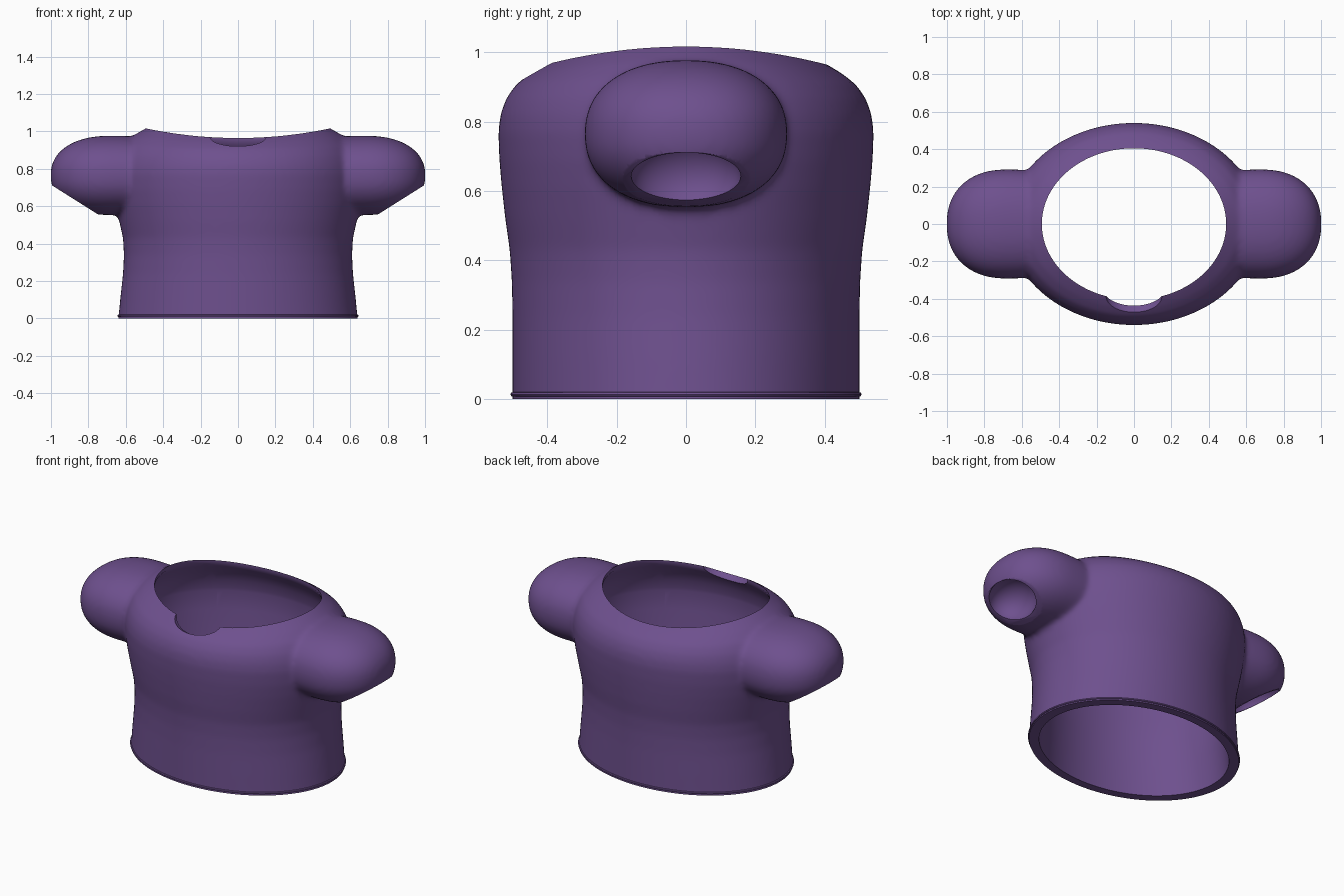
import bpy, bmesh, math
from mathutils import Vector, Matrix

if "Cube" in bpy.data.objects:
    bpy.data.objects.remove(bpy.data.objects["Cube"])

SEG = 96


def material(name, rgb):
    m = bpy.data.materials.new(name)
    m.diffuse_color = (*rgb, 1)
    m.use_nodes = True
    m.node_tree.nodes["Principled BSDF"].inputs["Base Color"].default_value = m.diffuse_color
    return m


purple = material("purple_cloth", (0.155, 0.08, 0.27))
grey = material("shoulder_grey", (0.32, 0.41, 0.43))


def to_object(bm, name):
    bmesh.ops.recalc_face_normals(bm, faces=bm.faces)
    me = bpy.data.meshes.new(name)
    bm.to_mesh(me)
    bm.free()
    ob = bpy.data.objects.new(name, me)
    bpy.context.collection.objects.link(ob)
    return ob


def lathe(name, rings, loop=False):
    """Elliptical rings (rx, ry, z, lift); lift raises the sides over the shoulders."""
    bm = bmesh.new()
    rows = []
    for rx, ry, z, lift in rings:
        row = []
        for i in range(SEG):
            a = 2 * math.pi * i / SEG
            row.append(bm.verts.new((rx * math.cos(a), ry * math.sin(a),
                                     z + lift * math.cos(a) ** 2)))
        rows.append(row)
    pairs = list(zip(rows, rows[1:])) + ([(rows[-1], rows[0])] if loop else [])
    for a, b in pairs:
        for i in range(SEG):
            j = (i + 1) % SEG
            bm.faces.new((a[i], a[j], b[j], b[i]))
    if not loop:
        bm.faces.new(rows[0])
        bm.faces.new(rows[-1])
    return to_object(bm, name)


def ellipsoid(name, centre, radii, tilt=0):
    bm = bmesh.new()
    bmesh.ops.create_uvsphere(bm, u_segments=48, v_segments=32, radius=1)
    bm.transform(Matrix.Translation(centre) @ Matrix.Rotation(tilt, 4, 'Y')
                 @ Matrix.Diagonal((*radii, 1)))
    return to_object(bm, name)


def box(name, centre, size, tilt=0):
    bm = bmesh.new()
    bmesh.ops.create_cube(bm, size=1)
    bm.transform(Matrix.Translation(centre) @ Matrix.Rotation(tilt, 4, 'Y')
                 @ Matrix.Diagonal((*size, 1)))
    return to_object(bm, name)


def puff(name, side):
    """Squarish ellipsoid, stretched into the body on its inner half."""
    bm = bmesh.new()
    bmesh.ops.create_uvsphere(bm, u_segments=64, v_segments=40, radius=1)
    e = 2.25
    for v in bm.verts:
        k = sum(abs(c) ** e for c in v.co) ** (-1 / e)
        x, y, z = v.co * k
        v.co = (side * (0.68 + x * (0.322 if x > 0 else 0.5)), y * 0.292, 0.765 + z * 0.212)
    return to_object(bm, name)


def apply(ob, kind, **props):
    mod = ob.modifiers.new(kind, kind)
    for k, v in props.items():
        setattr(mod, k, v)
    bpy.context.view_layer.objects.active = ob
    bpy.ops.object.modifier_apply(modifier=mod.name)


def boolean(ob, other, op):
    apply(ob, 'BOOLEAN', operation=op, solver='EXACT', object=other)
    bpy.data.objects.remove(other)


# Torso outside, closed over the neck so it can be carved
shirt = lathe("shirt", [
    (.655, .50, -.10, 0), (.64, .50, 0, 0), (.628, .50, .12, 0), (.615, .50, .24, 0),
    (.61, .502, .34, 0), (.615, .508, .43, 0), (.635, .521, .52, 0), (.655, .531, .61, 0),
    (.668, .538, .69, 0), (.672, .541, .77, 0), (.665, .535, .82, .003), (.65, .519, .865, .01),
    (.62, .492, .905, .022), (.565, .452, .937, .038), (.50, .41, .963, .05),
    (.44, .36, .985, .06), (.30, .25, 1.01, .03), (.05, .04, 1.03, 0)])

# Puffed sleeves blended into the torso
for s in (-1, 1):
    boolean(shirt, puff("sleeve", s), 'UNION')
apply(shirt, 'REMESH', mode='VOXEL', voxel_size=0.014)
apply(shirt, 'SMOOTH', factor=0.5, iterations=10)

# Hollow body with neck opening
boolean(shirt, lathe("cavity", [
    (.58, .45, -.2, 0), (.58, .45, 0, 0), (.56, .45, .2, 0), (.553, .452, .34, 0),
    (.575, .468, .5, 0), (.60, .485, .65, 0), (.61, .49, .76, 0), (.60, .475, .83, .005),
    (.565, .447, .885, .02), (.52, .418, .925, .035), (.493, .405, .95, .045),
    (.493, .405, 1.3, 0)]), 'DIFFERENCE')
boolean(shirt, box("floor_cut", (0, 0, -.25), (3, 3, .5)), 'DIFFERENCE')

# Front neck notch
boolean(shirt, ellipsoid("notch", (0, -.385, .97), (.15, .11, .08)), 'DIFFERENCE')

# Slanted cuffs with a shallow arm opening
slope = math.atan2(.145, .23)
for s in (-1, 1):
    c = Vector((s * .885, 0, .6425))
    n = Vector((s * math.sin(slope), 0, -math.cos(slope)))
    boolean(shirt, box("cuff_cut", c + n * .2, (.36, .8, .4), -s * slope), 'DIFFERENCE')
    boolean(shirt, ellipsoid("arm_hole", c, (.128, .158, .12), -s * slope), 'DIFFERENCE')

# Grey shoulder panels, split along straight lines
bm = bmesh.new()
bm.from_mesh(shirt.data)
for co, no in (((.4, 0, 0), (1, 0, 0)), ((-.4, 0, 0), (1, 0, 0)), ((0, 0, .78), (0, 0, 1))):
    bmesh.ops.bisect_plane(bm, geom=bm.verts[:] + bm.edges[:] + bm.faces[:],
                           plane_co=co, plane_no=no, dist=1e-5)
for f in bm.faces:
    m = f.calc_center_median()
    f.material_index = int(abs(m.x) > .4 and m.z > .78)
bm.to_mesh(shirt.data)
bm.free()
shirt.data.materials.clear()
shirt.data.materials.append(purple)
shirt.data.materials.append(grey)

# Thin bead around the bottom hem
hem = lathe("hem", [(.637 + .008 * math.cos(a), .498 + .008 * math.cos(a),
                     .014 + .007 * math.sin(a), 0)
                    for a in (2 * math.pi * k / 8 for k in range(8))], loop=True)
hem.data.materials.append(purple)

for ob in (shirt, hem):
    bpy.ops.object.select_all(action='DESELECT')
    ob.select_set(True)
    bpy.context.view_layer.objects.active = ob
    bpy.ops.object.shade_smooth_by_angle(angle=math.radians(40))
